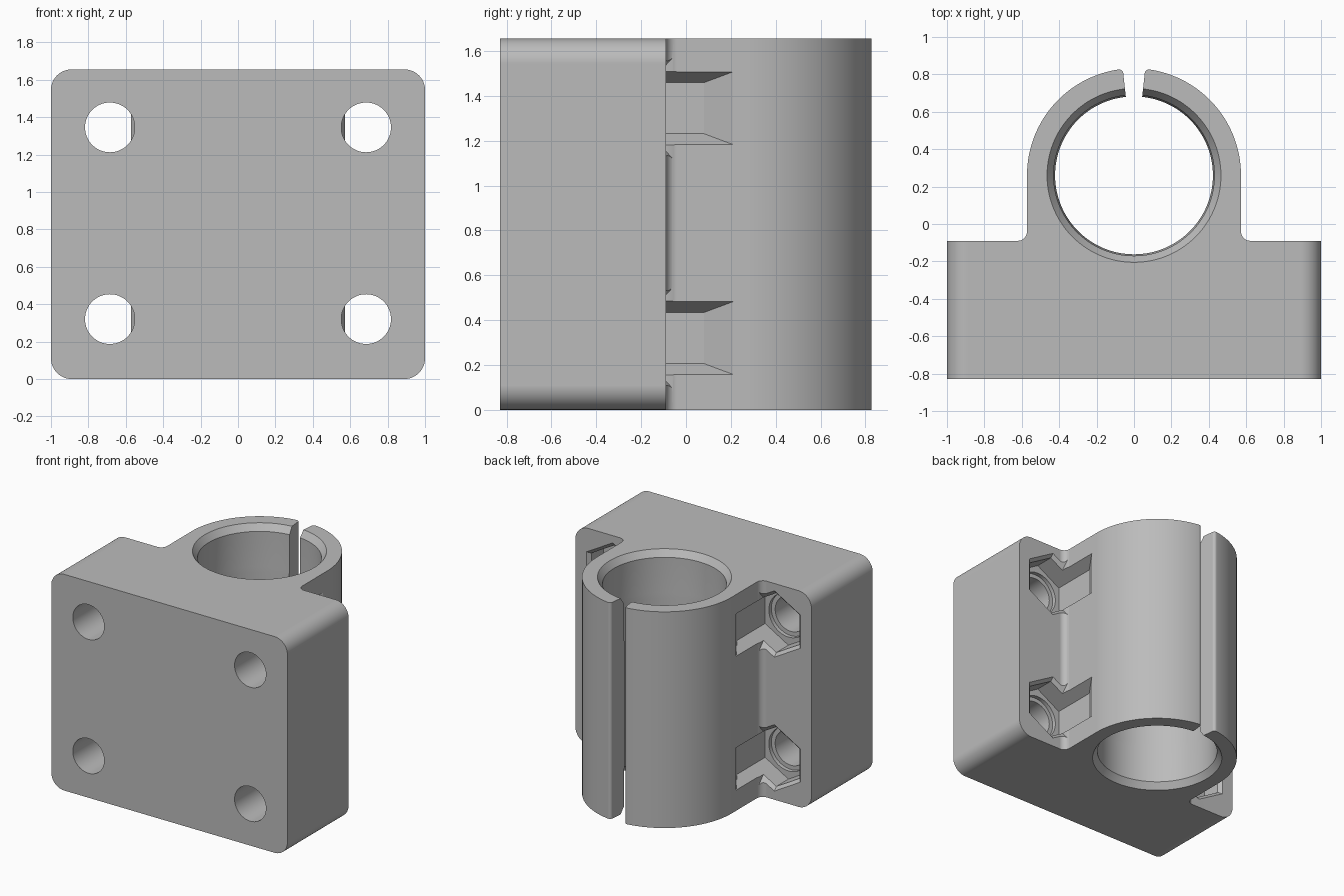
import bpy
import bmesh
from math import pi, cos, sin, radians, sqrt

if "Cube" in bpy.data.objects:
    bpy.data.objects.remove(bpy.data.objects["Cube"], do_unlink=True)

HEIGHT = 1.655
FRONT, BACK = -0.83, -0.09      # mounting block depth
BORE_Y, OUTER_R = 0.26, 0.572   # clamp axis and outside radius
SCREW_X, SCREW_ZS = 0.685, (0.32, 1.345)

grey = bpy.data.materials.new("plain grey")
grey.use_nodes = True
grey.diffuse_color = (0.5, 0.5, 0.5, 1)
grey.node_tree.nodes["Principled BSDF"].inputs["Base Color"].default_value = (0.5, 0.5, 0.5, 1)


def loft(name, rings):
    """Closed solid skinned through rings of equal point count."""
    bm = bmesh.new()
    loops = [[bm.verts.new(p) for p in ring] for ring in rings]
    for a, b in zip(loops, loops[1:]):
        for i in range(len(a)):
            j = (i + 1) % len(a)
            bm.faces.new((a[i], a[j], b[j], b[i]))
    bm.faces.new(loops[0])
    bm.faces.new(loops[-1])
    bmesh.ops.recalc_face_normals(bm, faces=bm.faces)
    mesh = bpy.data.meshes.new(name)
    bm.to_mesh(mesh)
    bm.free()
    mesh.materials.append(grey)
    obj = bpy.data.objects.new(name, mesh)
    bpy.context.collection.objects.link(obj)
    return obj


def arc(cx, cy, r, start, end, steps):
    angles = [radians(start + (end - start) * i / steps) for i in range(steps + 1)]
    return [(cx + r * cos(t), cy + r * sin(t)) for t in angles]


def circle(cx, cy, r, steps=64):
    return arc(cx, cy, r, 0, 360, steps)[:-1]


def along_y(points, y):
    return [(x, y, z) for x, z in points]


def along_z(points, z):
    return [(x, y, z) for x, y in points]


def combine(target, tool, operation):
    """Apply one boolean and discard the tool."""
    mod = target.modifiers.new(operation, "BOOLEAN")
    mod.operation, mod.solver, mod.object = operation, "EXACT", tool
    graph = bpy.context.evaluated_depsgraph_get()
    mesh = bpy.data.meshes.new_from_object(target.evaluated_get(graph))
    target.modifiers.clear()
    target.data = mesh
    bpy.data.objects.remove(tool, do_unlink=True)


# Mounting block with rounded long edges
r = 0.11
corners = [(1 - r, HEIGHT - r, 0), (r - 1, HEIGHT - r, 90), (r - 1, r, 180), (1 - r, r, 270)]
outline = [p for x, z, a in corners for p in arc(x, z, r, a, a + 90, 12)]
holder = loft("bearing_holder", [along_y(outline, FRONT), along_y(outline, BACK)])

# Split clamp: filleted neck, round shell and a radial slit with rounded lips
fillet, lip, slit = 0.05, 0.022, 84.1
neck_x = OUTER_R + fillet
lip_angle = slit - 2.4
half = [(neck_x, -0.4)]
half += arc(neck_x, BACK + fillet, fillet, 270, 180, 10)
half += arc(0, BORE_Y, OUTER_R, 0, lip_angle, 56)
lip_r = OUTER_R - lip
lx, ly = lip_r * cos(radians(lip_angle)), BORE_Y + lip_r * sin(radians(lip_angle))
half += arc(lx, ly, lip, lip_angle + 15, slit + 90, 6)
half.append((0.36 * cos(radians(slit)), BORE_Y + 0.36 * sin(radians(slit))))
profile = half + [(-x, y) for x, y in reversed(half)]
clamp = loft("clamp", [along_z(profile, 0), along_z(profile, HEIGHT)])
combine(holder, clamp, "UNION")

# Bore: chamfered mouths and a slightly tighter middle
lower = [(-0.02, 0.479), (0.05, 0.43), (0.32, 0.43), (0.36, 0.422)]
steps = lower + [(HEIGHT - z, rad) for z, rad in reversed(lower)]
bore = loft("bore", [along_z(circle(0, BORE_Y, rad, 112), z) for z, rad in steps])
combine(holder, bore, "DIFFERENCE")


def hexagon(side, z, y, apothem, inner):
    """Hexagon pointing up, cut short at distance inner toward the clamp."""
    t = 1 / sqrt(3)
    top, near, far = 2 * apothem * t, 2 * apothem * t - inner * t, apothem * t
    pts = [(-inner, near), (0, top), (apothem, far), (apothem, -far), (0, -top), (-inner, -near)]
    return [(side * (SCREW_X + dx), y, z + dz) for dx, dz in pts]


# Screw holes, seats, nut pockets with sloped ends, and flared pocket mouths
for side in (-1, 1):
    for z in SCREW_ZS:
        hole = circle(side * SCREW_X, z, 0.133)
        seat = circle(side * SCREW_X, z, 0.165)
        a = 0.197
        cutters = [
            loft("screw_hole", [along_y(hole, FRONT - 0.1), along_y(hole, -0.15)]),
            loft("screw_seat", [along_y(seat, -0.29), along_y(seat, -0.2)]),
            loft("nut_pocket", [hexagon(side, z, -0.26, a, a),
                                hexagon(side, z, 0.08, a, a),
                                hexagon(side, z, 0.23, a, 0.1)]),
            loft("pocket_mouth", [hexagon(side, z, -0.125, 0.187, 0.109),
                                  hexagon(side, z, -0.03, 0.277, 0.109)]),
        ]
        for cutter in cutters:
            combine(holder, cutter, "DIFFERENCE")

# Smooth curves, crisp edges
bpy.ops.object.select_all(action="DESELECT")
holder.select_set(True)
bpy.context.view_layer.objects.active = holder
bpy.ops.object.shade_smooth_by_angle(angle=radians(25))
weighted = holder.modifiers.new("even_shading", "WEIGHTED_NORMAL")
weighted.keep_sharp = True
